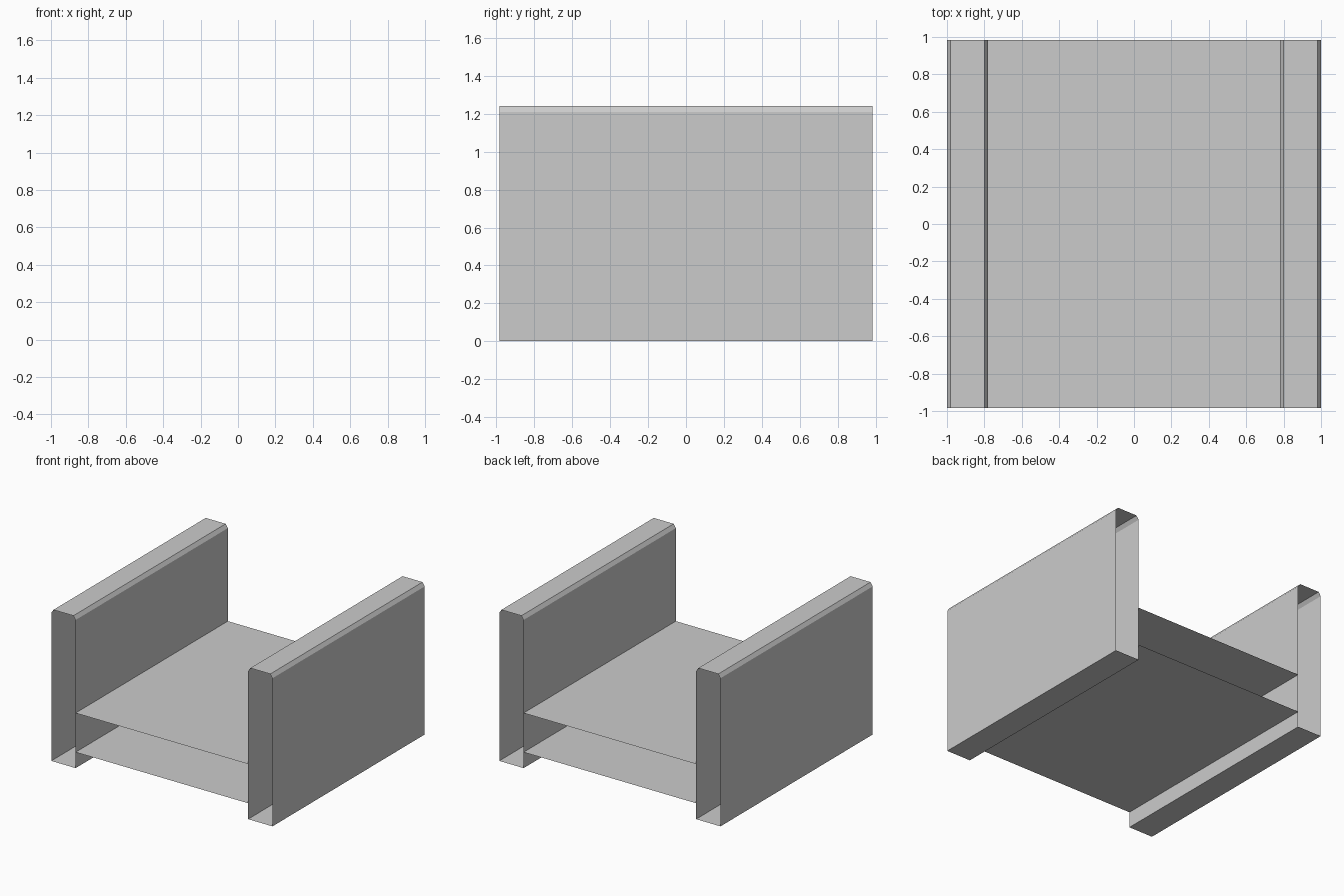
import bpy, bmesh

if "Cube" in bpy.data.objects:
    bpy.data.objects.remove(bpy.data.objects["Cube"])

HALF_Y = 0.983


def extruded_sheet(name, profile, closed=False):
    """Sweep an (x, z) profile along y, leaving both ends open."""
    bm = bmesh.new()
    front = [bm.verts.new((x, -HALF_Y, z)) for x, z in profile]
    back = [bm.verts.new((x, HALF_Y, z)) for x, z in profile]
    n = len(profile)
    for i in range(n if closed else n - 1):
        j = (i + 1) % n
        bm.faces.new((front[i], front[j], back[j], back[i]))
    mesh = bpy.data.meshes.new(name)
    bm.to_mesh(mesh)
    bm.free()
    obj = bpy.data.objects.new(name, mesh)
    bpy.context.collection.objects.link(obj)
    return obj


# Hollow side walls with bevelled top edges, mirrored left to right
side = extruded_sheet("side_walls", [
    (0.78, 0), (1.0, 0), (1.0, 1.21),
    (0.98, 1.24), (0.80, 1.24), (0.78, 1.21)], closed=True)
mirror = side.modifiers.new("mirror", "MIRROR")
mirror.use_axis[0] = True

# Two thin decks spanning between the side walls
for name, z in (("lower_deck", 0.13), ("upper_deck", 0.45)):
    extruded_sheet(name, [(0.78, z), (-0.78, z)][::-1])
